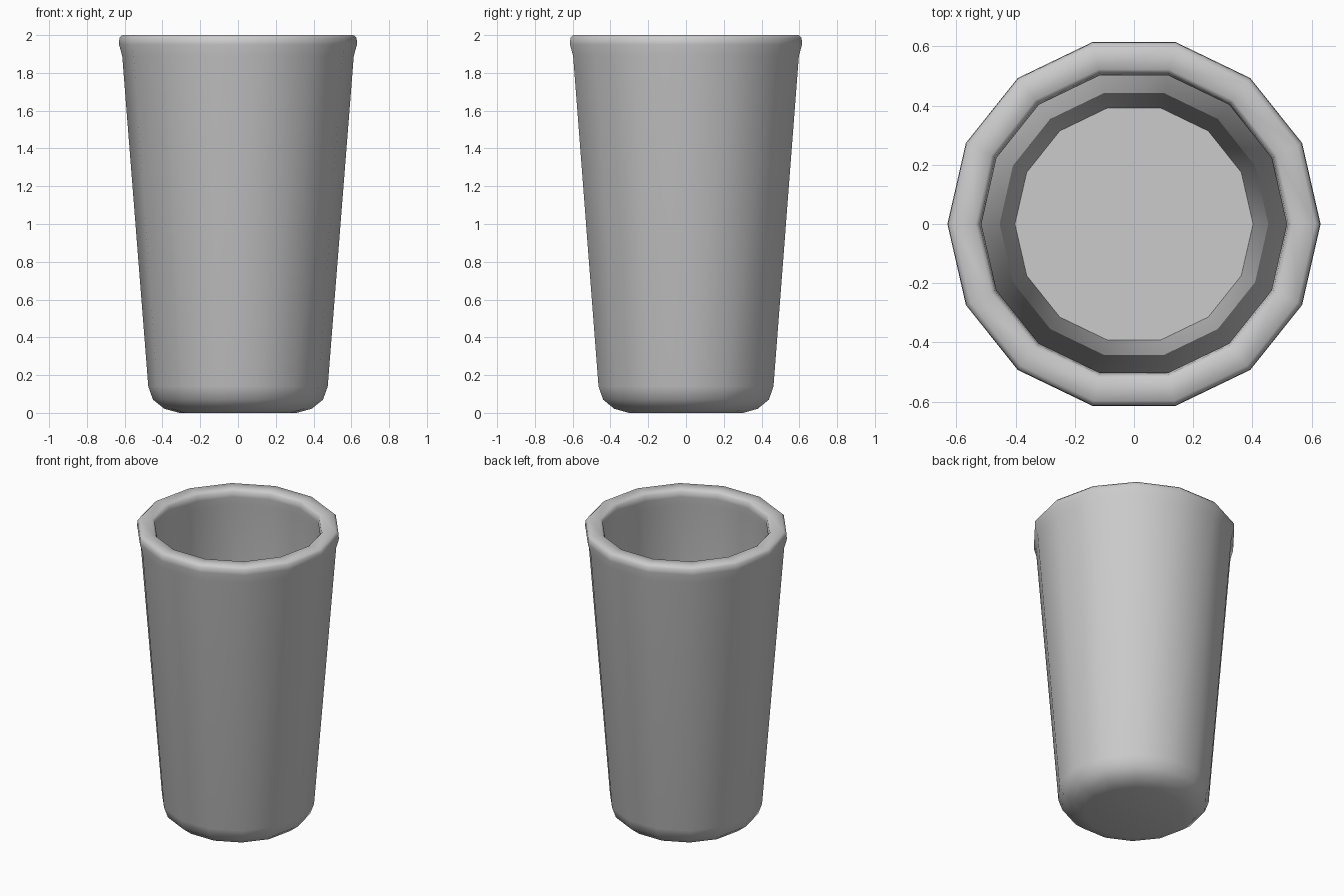
import bpy, bmesh, math

if "Cube" in bpy.data.objects:
    bpy.data.objects.remove(bpy.data.objects["Cube"])

SIDES = 14

# Profile (radius, height): outer base, wall, lip, rim, inner lip, inner wall, floor
profile = [
    (0.31, 0.0), (0.39, 0.022), (0.45, 0.07), (0.475, 0.14),
    (0.613, 1.89), (0.63, 1.95), (0.628, 1.985), (0.612, 2.0),
    (0.535, 2.0), (0.521, 1.985), (0.515, 1.95), (0.535, 1.89),
    (0.402, 0.14),
]

bm = bmesh.new()
rings = []
for r, z in profile:
    rings.append([bm.verts.new((r * math.cos(2 * math.pi * i / SIDES),
                                r * math.sin(2 * math.pi * i / SIDES), z))
                  for i in range(SIDES)])

# Walls between neighbouring rings
for a, b in zip(rings, rings[1:]):
    for i in range(SIDES):
        j = (i + 1) % SIDES
        bm.faces.new((a[i], a[j], b[j], b[i]))

# Underside and inner floor
bm.faces.new(rings[0][::-1])
bm.faces.new(rings[-1])
bmesh.ops.recalc_face_normals(bm, faces=bm.faces)

mesh = bpy.data.meshes.new("tumbler")
bm.to_mesh(mesh)
bm.free()
cup = bpy.data.objects.new("tumbler", mesh)
bpy.context.collection.objects.link(cup)

# Smooth sides, sharp floor corner
bpy.context.view_layer.objects.active = cup
cup.select_set(True)
bpy.ops.object.shade_smooth_by_angle(angle=math.radians(50))
